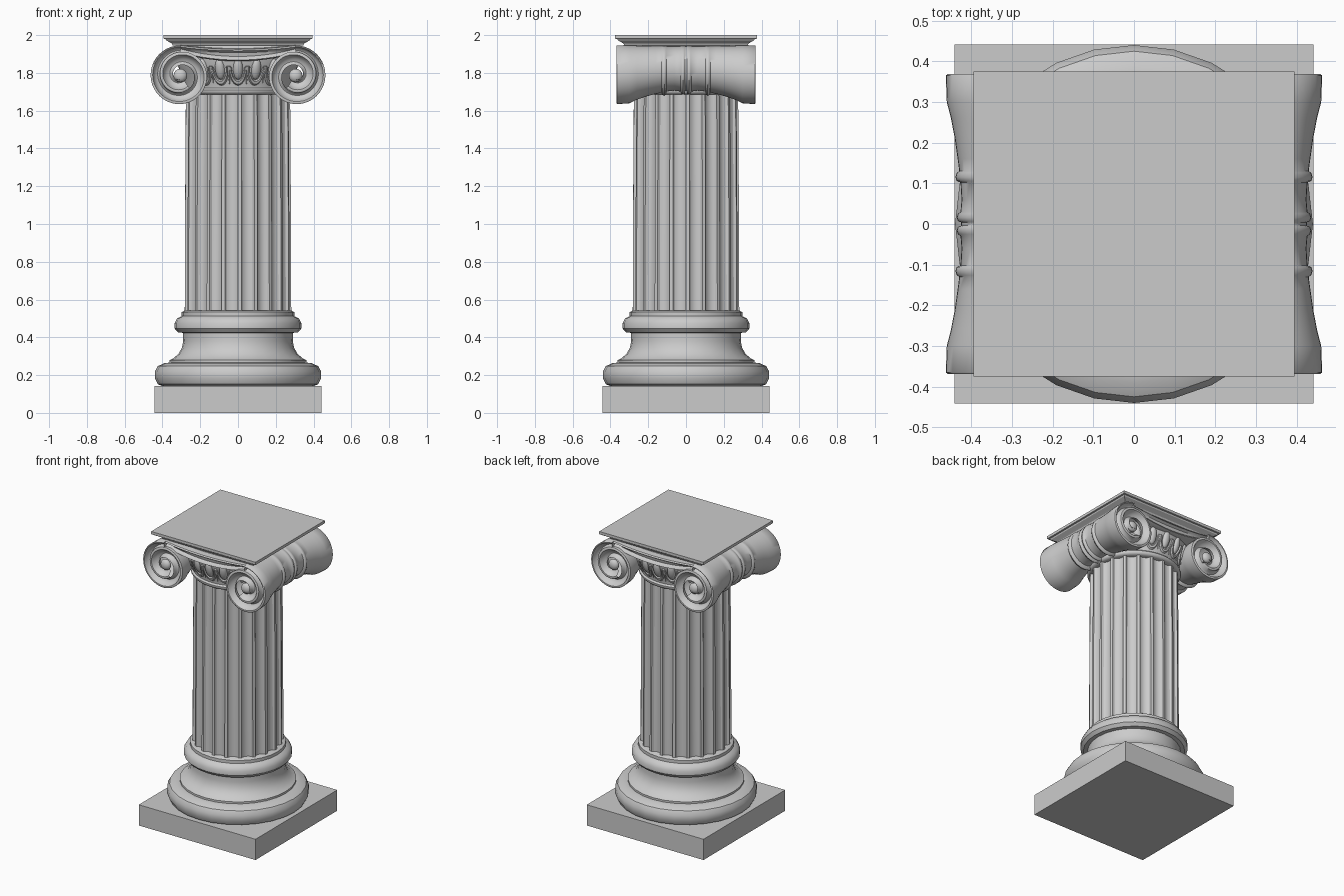
import bpy, bmesh, math
from mathutils import Matrix, Vector

if "Cube" in bpy.data.objects:
    bpy.data.objects.remove(bpy.data.objects["Cube"])

TAU = 2 * math.pi


def finish(bm, name, smooth=35):
    bmesh.ops.remove_doubles(bm, verts=bm.verts, dist=1e-5)
    bmesh.ops.recalc_face_normals(bm, faces=bm.faces)
    me = bpy.data.meshes.new(name)
    bm.to_mesh(me)
    bm.free()
    ob = bpy.data.objects.new(name, me)
    bpy.context.collection.objects.link(ob)
    if smooth:
        bpy.ops.object.select_all(action='DESELECT')
        ob.select_set(True)
        bpy.context.view_layer.objects.active = ob
        bpy.ops.object.shade_smooth_by_angle(angle=math.radians(smooth))
    return ob


def skin(bm, rows, closed=True, caps=True):
    """Join equal-length rows of points into a surface."""
    vs = [[bm.verts.new(p) for p in row] for row in rows]
    n = len(rows[0])
    for a, b in zip(vs, vs[1:]):
        for i in range(n if closed else n - 1):
            j = (i + 1) % n
            bm.faces.new((a[i], a[j], b[j], b[i]))
    if caps:
        bm.faces.new(vs[0])
        bm.faces.new(vs[-1])


def loft(name, rows, smooth=35):
    bm = bmesh.new()
    skin(bm, rows)
    return finish(bm, name, smooth)


def lathe(name, profile, seg):
    return loft(name, [[(r * math.cos(TAU * i / seg), r * math.sin(TAU * i / seg), z)
                        for i in range(seg)] for r, z in profile])


def rect(hx, hy, z):
    return [(-hx, -hy, z), (hx, -hy, z), (hx, hy, z), (-hx, hy, z)]


# Square plinth
loft("plinth", [rect(.442, .442, 0), rect(.442, .442, .142)], 0)

# Moulded round base
lathe("base_moulding", [
    (.40, .142), (.425, .152), (.44, .182), (.44, .22), (.425, .247), (.39, .264),
    (.362, .266), (.362, .279), (.345, .287), (.315, .312), (.297, .345), (.29, .38),
    (.292, .424), (.318, .426), (.336, .447), (.336, .475), (.322, .5), (.298, .512),
    (.298, .533), (.285, .541)], 28)

# Fluted shaft
FLUTES = 20
section = []
for k in range(FLUTES):
    for f in (0, .2, .27, .4, .6, .8, .93):
        d = 0 if f <= .2 else .024 * math.sqrt(max(0, 1 - ((f - .6) / .4) ** 2))
        section.append((TAU * (k + f) / FLUTES, d))
loft("fluted_shaft", [[((r - d) * math.cos(a), (r - d) * math.sin(a), z) for a, d in section]
                      for r, z in ((.282, .535), (.28, 1.1), (.276, 1.70))], 30)

# Rounded neck below the scrolls
lathe("echinus", [(.272, 1.685), (.285, 1.69), (.292, 1.70), (.292, 1.71), (.282, 1.72),
                  (.285, 1.74), (.297, 1.78), (.312, 1.82), (.325, 1.86), (.33, 1.90)], 48)


def echinus_r(z):
    return .285 + (z - 1.74) * .33


# Egg and dart carving, only where it shows between the scrolls
bm = bmesh.new()
for base in (-math.pi / 2, math.pi / 2):
    for k in range(-2, 3):
        a = base + k * TAU / 20
        m = Matrix.Rotation(a, 4, 'Z')
        tilt = Matrix.Rotation(.3, 4, 'Y')
        egg = m @ Matrix.Translation((echinus_r(1.82), 0, 1.82)) @ tilt @ Matrix.Diagonal((.02, .026, .058, 1))
        bmesh.ops.create_uvsphere(bm, u_segments=12, v_segments=8, radius=1, matrix=egg)
        # raised shell round the egg
        rows = []
        for i in range(15):
            t = math.pi * i / 14
            row = []
            for j in range(6):
                b = TAU * j / 6
                w = 1 + .17 * math.cos(b)
                z = 1.83 - .083 * w * math.sin(t)
                row.append(m @ Vector((echinus_r(z) + .012 * math.sin(b), .041 * w * math.cos(t), z)))
            rows.append(row)
        skin(bm, rows)
        dart = (Matrix.Rotation(a + TAU / 40, 4, 'Z') @ Matrix.Translation((echinus_r(1.79), 0, 1.79))
                @ tilt @ Matrix.Diagonal((1, .8, 1, 1)))
        bmesh.ops.create_cone(bm, cap_ends=True, segments=6, radius1=.002, radius2=.014,
                              depth=.1, matrix=dart)
finish(bm, "egg_and_dart")

# Scrolls: a bolster with spiral section, closed by a carved spiral face at each end
CX, CZ = .305, 1.786


def radius(t):
    return .16 - .035 * t * t if t < 1 else max(.125 - .07 * (t - 1), .02)


def spiral(t, r, y, s, side):
    a = math.pi / 2 - TAU * t
    return (side * (CX + r * s * math.cos(a)), y, CZ + .14 * (1 - s) + r * s * math.sin(a))


half = [(.365, 1), (.30, .985), (.26, .92), (.21, .86), (.16, .815), (.13, .79), (.126, .83),
        (.115, .85), (.106, .83), (.102, .77), (.06, .755), (.03, .77), (.025, .81),
        (.016, .83), (.007, .81), (.004, .76)]
stations = half + [(-y, s) for y, s in reversed(half)]
groove = [(0, 0), (.1, .004), (.22, .003), (.32, -.010), (.5, -.028), (.75, -.034), (.93, -.026), (1, 0)]
STEPS = 40
for side, label in ((-1, "left"), (1, "right")):
    bm = bmesh.new()
    skin(bm, [[spiral(i / STEPS, radius(i / STEPS), y, s, side) for i in range(STEPS + 1)]
              for y, s in stations], True, False)
    for end in (-1, 1):
        rows = []
        for i in range(int(STEPS * 1.6) + 1):
            t = i / STEPS
            r0, r1 = radius(t), radius(t + 1)
            depth = min(1, (r0 - r1) / .045)
            rows.append([spiral(t, r0 + (r1 - r0) * f, end * (.365 + d * depth), 1, side)
                         for f, d in groove])
        skin(bm, rows, False, False)
        # eye
        bmesh.ops.create_uvsphere(bm, u_segments=16, v_segments=8, radius=1,
                                  matrix=Matrix.Translation((side * CX, end * .345, CZ))
                                  @ Matrix.Diagonal((.036, .024, .036, 1)))
    finish(bm, label + "_scroll", 50)

# Sagging band joining the scrolls, front and back
rows = []
for i in range(17):
    x = -.305 + .61 * i / 16
    q = (x / .305) ** 2
    lo, hi = 1.862 + .04 * q, 1.925 + .02 * q
    side = [(-.30, 1.952), (-.305, hi + .004), (-.345, hi), (-.352, hi - .008), (-.335, hi - .018),
            (-.33, lo + .025), (-.345, lo + .014), (-.348, lo + .006), (-.335, lo)]
    rows.append([(x, y, z) for y, z in side] + [(x, -y, z) for y, z in reversed(side)])
loft("scroll_band", rows)

# Thin moulded abacus
loft("abacus", [rect(.345, .325, 1.945), rect(.35, .33, 1.955), rect(.362, .342, 1.962),
                rect(.38, .36, 1.972), rect(.384, .364, 1.98), rect(.395, .375, 1.981),
                rect(.395, .375, 2.0)], 30)
